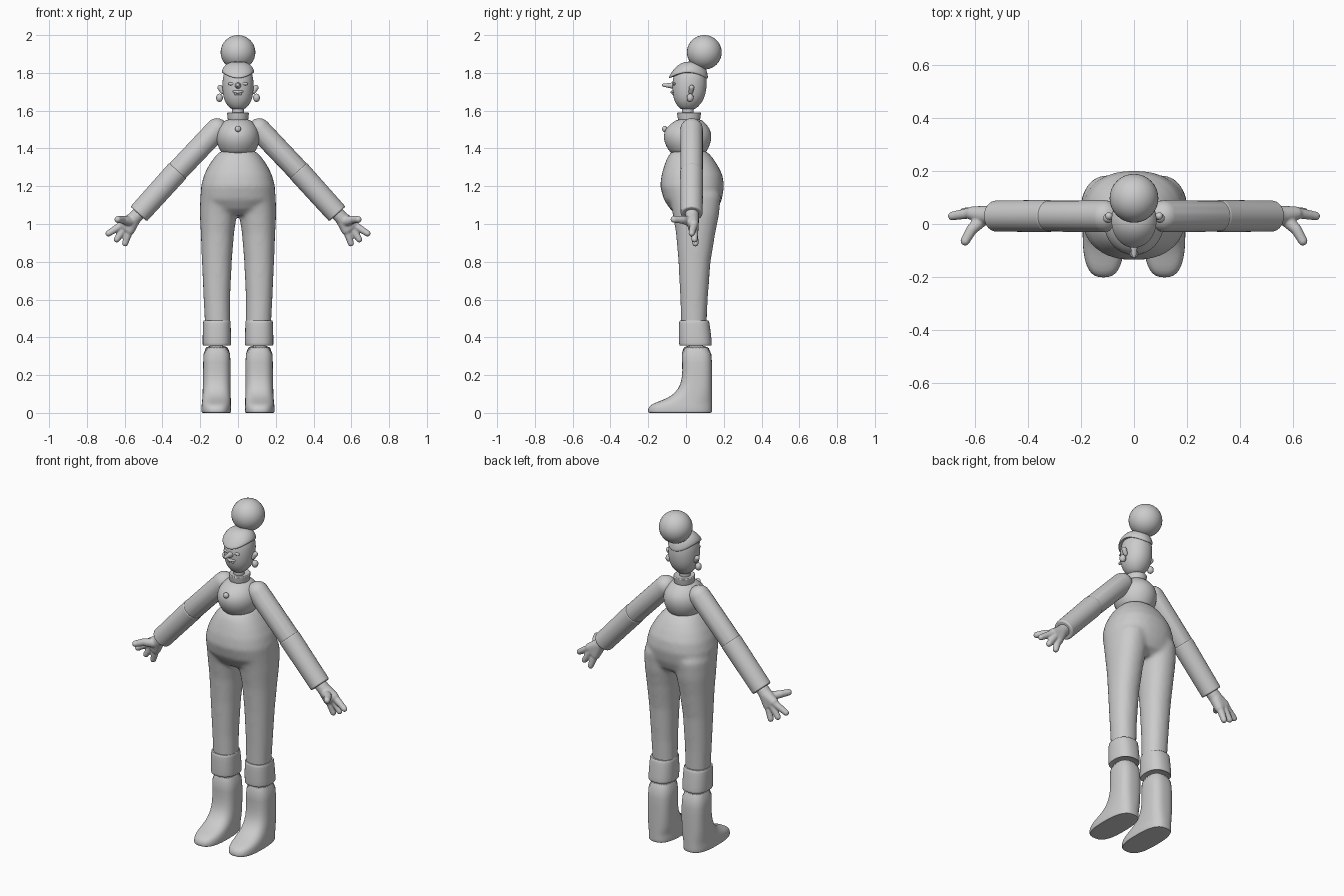
import bpy, bmesh, math
from mathutils import Vector, Matrix

cube = bpy.data.objects.get("Cube")
if cube:
    bpy.data.objects.remove(cube)

grey = bpy.data.materials.new("plain_grey")
grey.use_nodes = True
grey.diffuse_color = (0.6, 0.6, 0.6, 1)
grey.node_tree.nodes["Principled BSDF"].inputs["Base Color"].default_value = (0.6, 0.6, 0.6, 1)


def finish(name, bm, subdivide=0, remesh=0, relax=0):
    """Turn a bmesh into a smooth-shaded object."""
    bmesh.ops.recalc_face_normals(bm, faces=bm.faces)
    mesh = bpy.data.meshes.new(name)
    bm.to_mesh(mesh)
    bm.free()
    mesh.materials.append(grey)
    ob = bpy.data.objects.new(name, mesh)
    bpy.context.collection.objects.link(ob)
    if subdivide:
        ob.modifiers.new("subdivide", "SUBSURF").levels = subdivide
        ob.modifiers["subdivide"].render_levels = subdivide
    if remesh:
        mod = ob.modifiers.new("fuse", "REMESH")
        mod.mode = "VOXEL"
        mod.voxel_size = remesh
        mod.use_smooth_shade = True
        mod = ob.modifiers.new("relax", "SMOOTH")
        mod.factor, mod.iterations = 0.5, relax
    bpy.ops.object.select_all(action="DESELECT")
    bpy.context.view_layer.objects.active = ob
    ob.select_set(True)
    bpy.ops.object.shade_smooth_by_angle(angle=math.radians(50))
    return ob


def add_loft(bm, rows, power=2.0, side=1, dip=0.0, count=32):
    """Stack rounded sections given as (z, centre x, half width, front y, back y)."""
    rings = []
    for z, cx, rx, y0, y1 in rows:
        ring = []
        for i in range(count):
            a = math.tau * i / count
            c, s = math.cos(a), math.sin(a)
            x = cx + rx * math.copysign(abs(c) ** (2 / power), c)
            y = (y0 + y1) / 2 + (y1 - y0) / 2 * math.copysign(abs(s) ** (2 / power), s)
            ring.append(bm.verts.new((x * side, y, z - dip * (y - 0.01) ** 2)))
        rings.append(ring)
    for low, high in zip(rings, rings[1:]):
        for i in range(count):
            j = (i + 1) % count
            bm.faces.new((low[i], low[j], high[j], high[i]))
    bm.faces.new(rings[0][::-1])
    bm.faces.new(rings[-1])


def loft(name, rows, **options):
    bm = bmesh.new()
    add_loft(bm, rows, **options)
    return finish(name, bm, subdivide=1)


def add_hull(bm, *balls, detail=3):
    """Stretch a skin over balls given as (centre, radius)."""
    part = bmesh.new()
    for centre, radius in balls:
        bmesh.ops.create_icosphere(part, subdivisions=detail, radius=radius,
                                   matrix=Matrix.Translation(centre))
    hull = bmesh.ops.convex_hull(part, input=part.verts)
    loose = set(hull["geom_interior"]) | set(hull["geom_unused"])
    bmesh.ops.delete(part, geom=[v for v in loose if isinstance(v, bmesh.types.BMVert)],
                     context="VERTS")
    temp = bpy.data.meshes.new("temp")
    part.to_mesh(temp)
    part.free()
    bm.from_mesh(temp)
    bpy.data.meshes.remove(temp)


def hull(name, *balls):
    bm = bmesh.new()
    add_hull(bm, *balls)
    return finish(name, bm)


def ball(name, centre, size):
    bm = bmesh.new()
    bmesh.ops.create_uvsphere(bm, u_segments=32, v_segments=20, radius=1,
                              matrix=Matrix.LocRotScale(Vector(centre), None, Vector(size)))
    return finish(name, bm)


# Trousers: hips and both legs fused into one soft skin
hips = [(1.05, 0, .09, -.05, .13), (1.08, 0, .16, -.085, .17), (1.13, 0, .198, -.118, .19),
        (1.2, 0, .196, -.137, .202), (1.26, 0, .18, -.13, .193), (1.31, 0, .155, -.115, .168),
        (1.35, 0, .128, -.1, .142), (1.38, 0, .1, -.08, .115), (1.395, 0, .06, -.04, .07)]
leg = [(.44, .108, .066, -.025, .108), (.6, .112, .07, -.03, .115), (.8, .112, .079, -.04, .13),
       (.95, .109, .088, -.053, .155), (1.05, .104, .098, -.07, .175),
       (1.15, .1, .1, -.09, .185), (1.25, .085, .075, -.07, .14)]
bm = bmesh.new()
add_loft(bm, hips, power=2.3)
for side in (1, -1):
    add_loft(bm, leg, power=2.2, side=side)
finish("trousers", bm, remesh=0.012, relax=8)

# Torso, collar, brooch and neck
loft("torso", [(1.36, 0, .075, -.07, .095), (1.39, 0, .096, -.092, .113),
               (1.425, 0, .112, -.113, .13), (1.465, 0, .117, -.121, .137),
               (1.505, 0, .106, -.11, .128), (1.535, 0, .083, -.075, .1),
               (1.56, 0, .055, -.04, .075)])
loft("collar", [(1.54, 0, .05, -.035, .068), (1.545, 0, .054, -.042, .074),
                (1.575, 0, .056, -.046, .078), (1.588, 0, .059, -.049, .081),
                (1.593, 0, .055, -.044, .076), (1.588, 0, .045, -.034, .066)])
loft("neck", [(1.55, 0, .032, -.022, .042), (1.6, 0, .031, -.021, .041), (1.65, 0, .031, -.021, .041)])
ball("brooch", (0, -.113, 1.503), (.016, .014, .016))

# Head, hair cap and bun
loft("head", [(1.605, 0, .026, -.02, .042), (1.613, 0, .042, -.035, .055),
              (1.635, 0, .062, -.053, .078), (1.665, 0, .077, -.067, .097),
              (1.71, 0, .083, -.074, .109), (1.77, 0, .083, -.072, .111),
              (1.815, 0, .07, -.055, .1), (1.84, 0, .04, -.02, .07)], power=2.1)
loft("hair_cap", [(1.803, 0, .075, -.07, .103), (1.8, 0, .084, -.09, .113),
                  (1.81, 0, .087, -.092, .117), (1.825, 0, .081, -.08, .115),
                  (1.845, 0, .066, -.055, .11), (1.857, 0, .045, -.025, .1),
                  (1.862, 0, .02, .01, .08)], dip=3.2)
ball("hair_bun", (0, .097, 1.909), (.092, .092, .091))

# Face
hull("nose", ((0, -.06, 1.732), .018), ((0, -.12, 1.735), .008))
hull("upper_lip", ((-.022, -.066, 1.701), .006), ((0, -.074, 1.698), .008), ((.022, -.066, 1.701), .006))
hull("lower_lip", ((-.014, -.068, 1.689), .006), ((.014, -.068, 1.689), .006))

for side, label in ((1, "left"), (-1, "right")):
    def at(x, y, z):
        return Vector((x * side, y, z))

    # Closed eyelid, ear and earring
    ball(label + "_eyelid", at(.036, -.062, 1.742), (.018, .008, .008))
    hull(label + "_ear", (at(.082, .026, 1.7), .012), (at(.095, .03, 1.722), .014))
    ball(label + "_earring", at(.098, .022, 1.668), (.018, .018, .022))

    # Sleeve: rounded upper arm and open-ended forearm
    shoulder, elbow, wrist = at(.112, .03, 1.5), at(.318, .03, 1.283), at(.526, .03, 1.053)
    hull(label + "_upper_arm", (shoulder, .06), (elbow, .059))
    axis = wrist - elbow
    bm = bmesh.new()
    turn = axis.to_track_quat("Z", "Y").to_matrix().to_4x4()
    bmesh.ops.create_cone(bm, cap_ends=True, segments=40, radius1=.061, radius2=.058,
                          depth=axis.length,
                          matrix=Matrix.Translation((elbow + wrist) / 2) @ turn)
    forearm = finish(label + "_forearm", bm)
    bevel = forearm.modifiers.new("soft_cuff", "BEVEL")
    bevel.width, bevel.segments = .008, 3

    # Hand: palm, three fingers and a thumb fused together
    bm = bmesh.new()
    add_hull(bm, (at(.51, .03, 1.07), .036), (at(.555, .033, 1.025), .036))
    add_hull(bm, (at(.55, .033, 1.03), .036), (at(.61, .04, 1.0), .026), (at(.572, .04, .968), .026))
    for root, tip in (((.615, .042, .995), (.686, .03, .95)),
                      ((.6, .045, .98), (.642, .045, .918)),
                      ((.575, .042, .965), (.598, .05, .897))):
        add_hull(bm, (at(*root), .021), (at(*tip), .0165))
    add_hull(bm, (at(.575, .015, 1.015), .026), (at(.612, -.02, 1.023), .021))
    add_hull(bm, (at(.612, -.02, 1.023), .021), (at(.637, -.064, 1.024), .018))
    finish(label + "_hand", bm, remesh=0.005, relax=4)

    # Boot with a turned cuff
    loft(label + "_boot", [(0, .114, .07, -.19, .128), (0, .115, .077, -.2, .136),
                           (.008, .115, .079, -.203, .139), (.03, .115, .079, -.2, .139),
                           (.048, .115, .077, -.18, .139), (.065, .114, .076, -.13, .139),
                           (.09, .113, .075, -.075, .139), (.13, .113, .074, -.037, .139),
                           (.18, .112, .073, -.021, .139), (.26, .112, .073, -.018, .139),
                           (.37, .112, .071, -.031, .133)], power=2.7, side=side)
    loft(label + "_boot_cuff", [(.365, .112, .068, -.028, .13), (.355, .112, .074, -.035, .136),
                                (.362, .112, .076, -.037, .138), (.42, .112, .075, -.038, .132),
                                (.482, .112, .073, -.037, .124), (.491, .112, .071, -.034, .12),
                                (.486, .112, .062, -.022, .11)], power=2.4, side=side)
